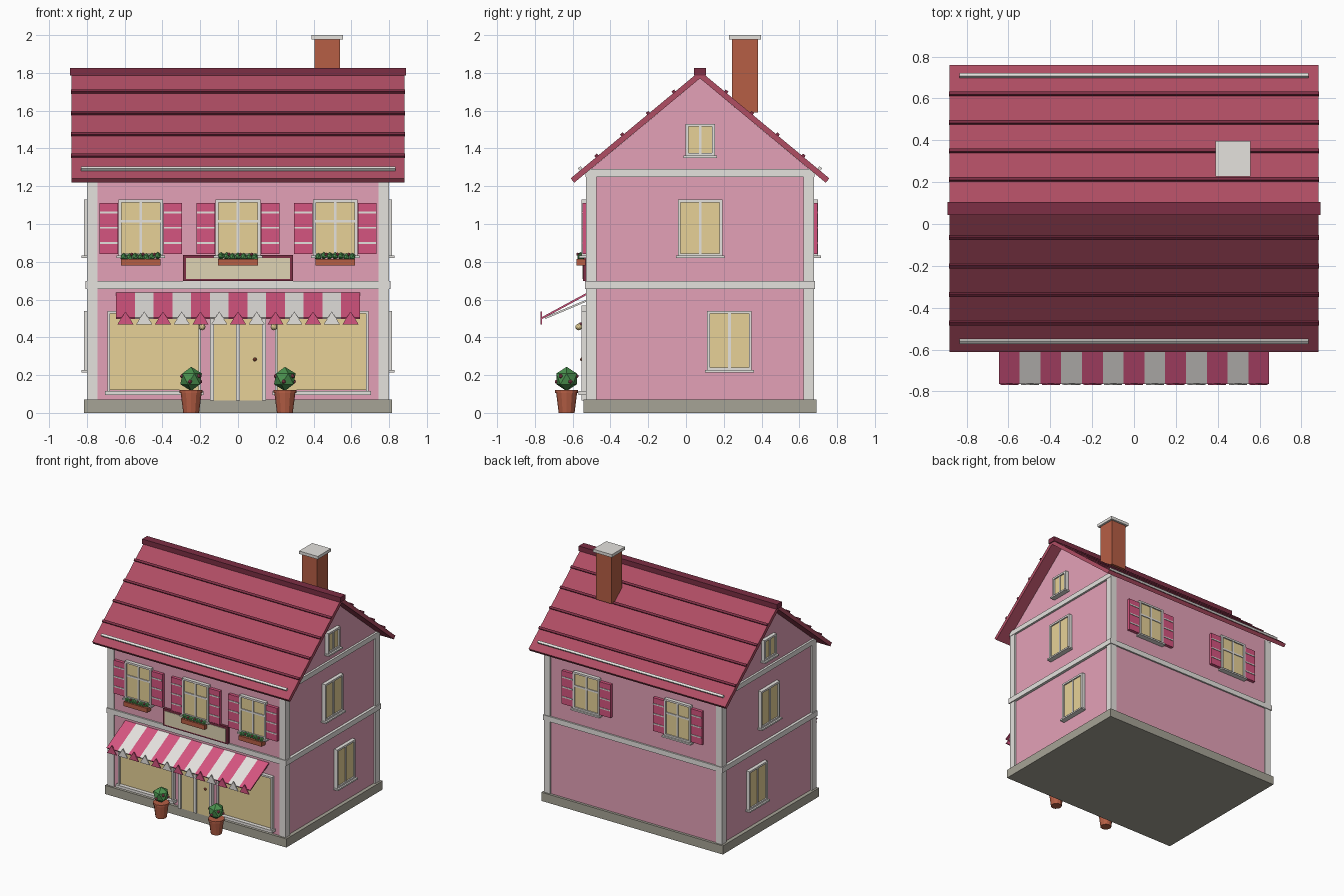
import bpy, bmesh, math, random
from mathutils import Matrix, Vector

random.seed(4)
if "Cube" in bpy.data.objects:
    bpy.data.objects.remove(bpy.data.objects["Cube"])


def colour(name, code):
    m = bpy.data.materials.new(name)
    m.use_nodes = True
    rgb = [(int(code[i:i + 2], 16) / 255) ** 2.2 for i in (0, 2, 4)]
    m.diffuse_color = (*rgb, 1)
    m.node_tree.nodes["Principled BSDF"].inputs["Base Color"].default_value = (*rgb, 1)
    return m


WALL = colour("wall pink", "E3A0B6")
TRIM = colour("off white trim", "E4E1DD")
STONE = colour("grey stone", "A5A295")
ROOF = colour("red roof", "AE4E63")
DARK = colour("dark red", "7C3246")
GLASS = colour("warm glass", "E6D096")
ROSE = colour("rose paint", "D4557F")
BRICK = colour("brick", "B55F47")
LEAF = colour("leaf green", "4C9150")
CREAM = colour("cream panel", "DED2B2")

T, R = Matrix.Translation, Matrix.Rotation


def paint(made, idx):
    for f in {f for v in made["verts"] for f in v.link_faces}:
        f.material_index = idx


def box(bm, c, s, idx=0):
    paint(bmesh.ops.create_cube(bm, size=1, matrix=T(c) @ Matrix.Diagonal((*s, 1))), idx)


def ball(bm, c, r, idx=0, sub=1):
    paint(bmesh.ops.create_icosphere(bm, subdivisions=sub, radius=r, matrix=T(c)), idx)


def cone(bm, c, r1, r2, h, idx=0):
    paint(bmesh.ops.create_cone(bm, cap_ends=True, segments=12, radius1=r1, radius2=r2,
                                depth=h, matrix=T(c)), idx)


def finish(bm, name, mats, place=Matrix()):
    bm.transform(place)
    bmesh.ops.recalc_face_normals(bm, faces=bm.faces)
    me = bpy.data.meshes.new(name)
    bm.to_mesh(me)
    bm.free()
    for m in mats:
        me.materials.append(m)
    ob = bpy.data.objects.new(name, me)
    bpy.context.scene.collection.objects.link(ob)
    return ob


def boxes(name, mat, items, place=Matrix()):
    bm = bmesh.new()
    for c, s in items:
        box(bm, c, s)
    return finish(bm, name, [mat], place)


def prism(name, mat, outline, axis, depth, place=Matrix()):
    # Extrude a closed outline of 3D points along an axis
    bm = bmesh.new()
    face = bm.faces.new([bm.verts.new(p) for p in outline])
    ext = bmesh.ops.extrude_face_region(bm, geom=[face])["geom"]
    bmesh.ops.translate(bm, vec=Vector(axis) * depth,
                        verts=[g for g in ext if isinstance(g, bmesh.types.BMVert)])
    return finish(bm, name, [mat], place)


# Main dimensions: half width, half depth, depth centre, roof apex and pitch
HW, HD, CY = 0.785, 0.597, 0.074
APEX, PITCH = 1.81, math.atan(0.83)

# Each wall has its own frame: x along the wall, -y outwards
FRONT = T((0, CY - HD, 0))
BACK = T((0, CY + HD, 0)) @ R(math.pi, 4, 'Z')
LEFT = T((HW, 0, 0)) @ R(math.pi / 2, 4, 'Z')
RIGHT = T((-HW, 0, 0)) @ R(-math.pi / 2, 4, 'Z')

# Shell of the house
lo, hi = CY - HD, CY + HD
prism("walls", WALL, [(-HW, lo, 0.06), (-HW, hi, 0.06), (-HW, hi, 1.275),
                      (-HW, CY, 1.771), (-HW, lo, 1.275)], (1, 0, 0), 2 * HW)
boxes("base_plinth", STONE, [((0, CY, 0.035), (1.63, 1.235, 0.07))])
boxes("corner_posts", TRIM, [((i * 0.772, CY + j * 0.576, 0.66), (0.054, 0.056, 1.2))
                             for i in (-1, 1) for j in (-1, 1)])
boxes("floor_band", TRIM, [((0, CY, 0.678), (1.615, 1.22, 0.042))])
boxes("gable_bands", TRIM, [((i * 0.787, CY, 1.27), (0.03, 1.21, 0.04)) for i in (-1, 1)])

# Roof slopes with battens and snow rails
for s, side in ((-1, "front"), (1, "back")):
    slope = T((0, CY, APEX)) @ R(-s * PITCH, 4, 'X')
    run = 0.89
    boxes(side + "_roof_slope", ROOF, [((0, s * run / 2, -0.015), (1.765, run, 0.03))], slope)
    boxes(side + "_roof_battens", DARK,
          [((0, s * 0.177 * k, 0.004), (1.768, 0.018, 0.016)) for k in range(1, 5)], slope)
    boxes(side + "_snow_rail", TRIM, [((0, s * 0.818, 0.008), (1.665, 0.018, 0.016))], slope)
boxes("roof_ridge", DARK, [((0, CY, 1.806), (1.78, 0.064, 0.04))])

# Chimney
boxes("chimney_stack", BRICK, [((0.473, 0.312, 1.785), (0.136, 0.136, 0.39))])
boxes("chimney_cap", TRIM, [((0.473, 0.312, 1.988), (0.168, 0.168, 0.024))])


def window(name, wall, u, z0, z1, w, cross=False, shutters=False):
    h, zc, b = z1 - z0, (z0 + z1) / 2, 0.015
    boxes(name + "_glass", GLASS, [((u, -0.008, zc), (w - b, 0.02, h - b))], wall)
    bars = [((u + i * (w - b) / 2, -0.013, zc), (b, 0.032, h)) for i in (-1, 1)]
    bars += [((u, -0.013, zc + i * (h - b) / 2), (w, 0.032, b)) for i in (-1, 1)]
    bars.append(((u, -0.012, zc), (0.014, 0.024, h - b)))
    if cross:
        bars.append(((u, -0.012, zc + 0.035), (w - b, 0.024, 0.014)))
    bars.append(((u, -0.02, z0 - 0.004), (w + 0.022, 0.045, 0.012)))
    boxes(name + "_frame", TRIM, bars, wall)
    if shutters:
        bm = bmesh.new()
        for i in (-1, 1):
            x = u + i * (w / 2 + 0.052)
            box(bm, (x, -0.012, zc - 0.005), (0.098, 0.026, h - 0.03))
            for k in (-1, 0, 1):
                box(bm, (x, -0.014, zc + k * 0.08), (0.092, 0.03, 0.01), 1)
        finish(bm, name + "_shutters", [ROSE, TRIM], wall)


def flower_box(name, u):
    bm = bmesh.new()
    box(bm, (u, -0.034, 0.798), (0.21, 0.048, 0.036))
    for k in range(7):
        x = u - 0.09 + k * 0.03
        ball(bm, (x, -0.034, 0.824 + random.uniform(0, 0.008)), 0.02, 1)
        if k % 2:
            ball(bm, (x + 0.012, -0.05, 0.84), 0.009, 2)
    finish(bm, name, [BRICK, LEAF, ROOF], FRONT)


# Upper windows, front and back
for u, pos in ((-0.515, "right"), (0, "middle"), (0.515, "left")):
    window("front_window_" + pos, FRONT, u, 0.83, 1.13, 0.236, True, True)
    flower_box("flower_box_" + pos, u)
for u, pos in ((-0.41, "left"), (0.41, "right")):
    window("back_window_" + pos, BACK, u, 0.83, 1.13, 0.236, True, True)

# Side windows, the same on both ends
for wall, k, side in ((LEFT, 1, "left"), (RIGHT, -1, "right")):
    window(side + "_lower_window", wall, k * 0.23, 0.225, 0.54, 0.236)
    window(side + "_upper_window", wall, k * 0.075, 0.83, 1.13, 0.236)
    window(side + "_gable_window", wall, k * 0.075, 1.36, 1.53, 0.155)

# Shop windows
for i, side in ((-1, "right"), (1, "left")):
    x = i * 0.443
    boxes("shop_glass_" + side, GLASS, [((x, -0.01, 0.325), (0.475, 0.02, 0.41))], FRONT)
    boxes("shop_frame_" + side, TRIM,
          [((x + j * 0.241, -0.014, 0.325), (0.014, 0.032, 0.43)) for j in (-1, 1)] +
          [((x, -0.014, 0.533), (0.496, 0.032, 0.014)),
           ((x, -0.02, 0.105), (0.52, 0.05, 0.022))], FRONT)
    # Wall lamp
    bm = bmesh.new()
    box(bm, (i * 0.19, -0.02, 0.472), (0.012, 0.04, 0.012), 1)
    ball(bm, (i * 0.19, -0.045, 0.455), 0.018, 0, 2)
    finish(bm, "lamp_" + side, [GLASS, DARK], FRONT)

# Double door
boxes("door_leaves", GLASS, [((i * 0.067, -0.01, 0.31), (0.125, 0.022, 0.49)) for i in (-1, 1)], FRONT)
boxes("door_frame", TRIM, [((x, -0.014, 0.315), (w, 0.034, 0.5))
                           for x, w in ((-0.138, 0.022), (0, 0.022), (0.138, 0.022))] +
      [((0, -0.014, 0.558), (0.298, 0.034, 0.02))], FRONT)
bm = bmesh.new()
ball(bm, (0.09, -0.028, 0.283), 0.01, 0, 2)
finish(bm, "door_knob", [BRICK], FRONT)

# Blank sign board
boxes("sign_frame", DARK, [((0, -0.01, 0.767), (0.58, 0.024, 0.14))], FRONT)
boxes("sign_panel", CREAM, [((0, -0.012, 0.765), (0.548, 0.028, 0.11))], FRONT)

# Striped awning with pointed valance and stays
COUNT, WIDE = 13, 0.0993
tilt = T((0, -0.525, 0.635)) @ R(math.atan2(0.13, 0.24), 4, 'X')
bm = bmesh.new()
for k in range(COUNT):
    box(bm, ((k - COUNT // 2) * WIDE, -0.136, -0.004), (WIDE, 0.273, 0.01), k % 2)
finish(bm, "awning_cloth", [ROSE, TRIM], tilt)
for k in range(COUNT):
    x = (k - COUNT // 2) * WIDE
    prism("valance_%d" % (k + 1), (ROSE, TRIM)[k % 2],
          [(x - 0.043, -0.77, 0.468), (x + 0.043, -0.77, 0.468), (x, -0.77, 0.537)],
          (0, 1, 0), 0.008)
stay = T((0, -0.525, 0.595)) @ R(math.atan2(0.095, 0.225), 4, 'X')
boxes("awning_stays", TRIM, [((i * 0.62, -0.12, 0), (0.012, 0.24, 0.01)) for i in (-1, 1)], stay)

# Potted shrubs by the door
for i, side in ((-1, "right"), (1, "left")):
    bm = bmesh.new()
    cone(bm, (0, 0, 0.055), 0.042, 0.056, 0.11)
    cone(bm, (0, 0, 0.112), 0.061, 0.061, 0.016)
    ball(bm, (0, 0, 0.18), 0.064, 1)
    for a in range(6):
        t = a * math.pi / 3 + 0.4
        ball(bm, (0.052 * math.cos(t), 0.052 * math.sin(t), 0.165 + 0.03 * (a % 2)), 0.012, 2)
    finish(bm, "potted_shrub_" + side, [BRICK, LEAF, ROOF], T((i * 0.248, -0.632, 0)))
